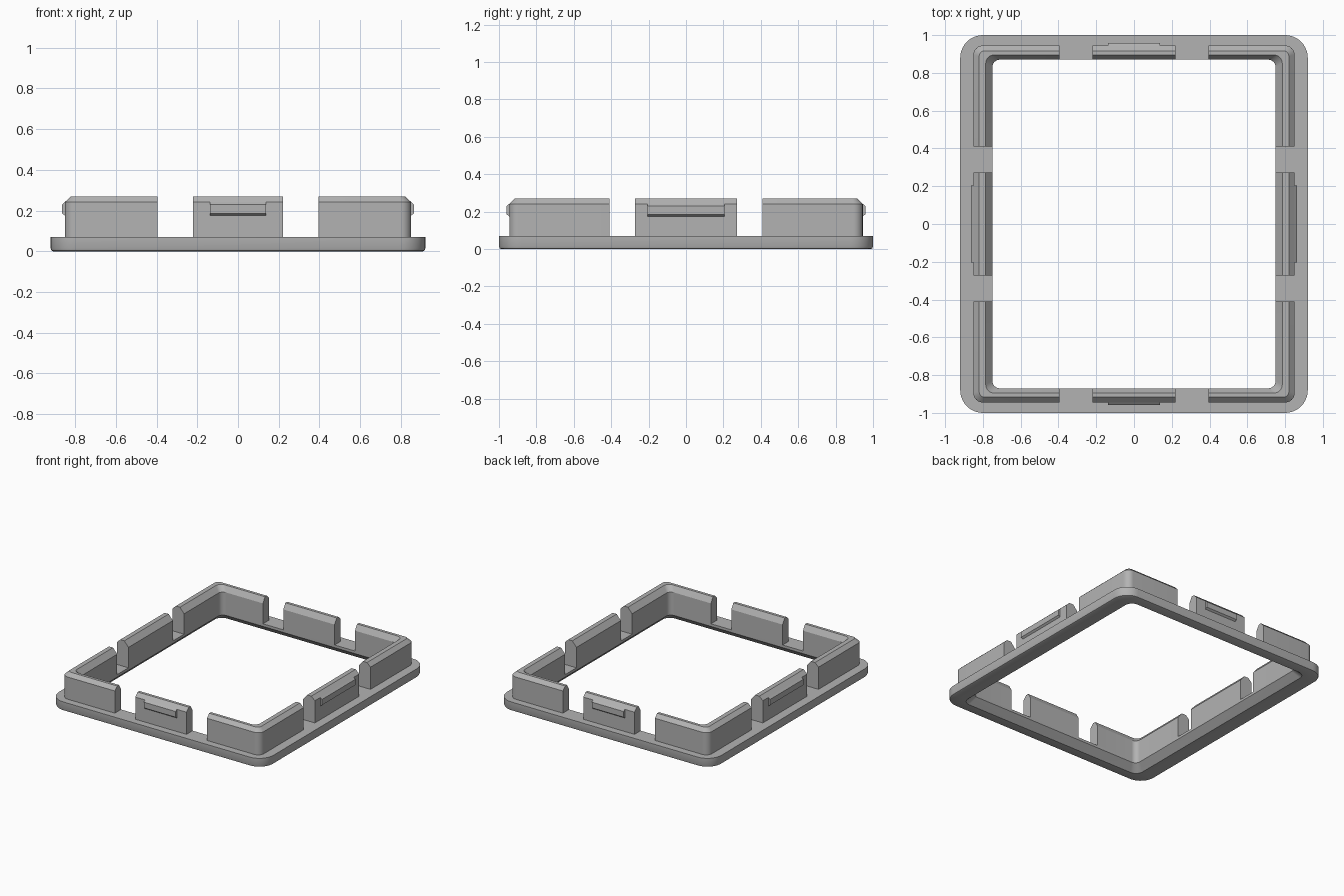
import bpy, bmesh, math

if "Cube" in bpy.data.objects:
    bpy.data.objects.remove(bpy.data.objects["Cube"])

grey = bpy.data.materials.new("plain grey")
grey.use_nodes = True
colour = (0.45, 0.45, 0.45, 1)
grey.diffuse_color = colour
grey.node_tree.nodes["Principled BSDF"].inputs["Base Color"].default_value = colour


def make_object(name, bm):
    bmesh.ops.recalc_face_normals(bm, faces=bm.faces)
    mesh = bpy.data.meshes.new(name)
    bm.to_mesh(mesh)
    bm.free()
    mesh.materials.append(grey)
    obj = bpy.data.objects.new(name, mesh)
    bpy.context.collection.objects.link(obj)
    return obj


def rounded_loop(bm, hx, hy, radius, z, steps=10):
    """Rounded rectangle of half sizes hx, hy."""
    verts = []
    for corner, (sx, sy) in enumerate([(1, 1), (-1, 1), (-1, -1), (1, -1)]):
        for i in range(steps + 1):
            a = (corner + i / steps) * math.pi / 2
            verts.append(bm.verts.new((sx * (hx - radius) + radius * math.cos(a),
                                       sy * (hy - radius) + radius * math.sin(a), z)))
    return verts


def ring(name, section):
    """Closed frame lofted through rounded rectangles."""
    bm = bmesh.new()
    loops = [rounded_loop(bm, *row) for row in section]
    for a, b in zip(loops, loops[1:] + loops[:1]):
        for i in range(len(a)):
            j = (i + 1) % len(a)
            bm.faces.new((a[i], a[j], b[j], b[i]))
    return make_object(name, bm)


def box(bm, x0, x1, y0, y1, z0, z1):
    made = bmesh.ops.create_cube(bm, size=1)["verts"]
    for v in made:
        v.co.x = x0 if v.co.x < 0 else x1
        v.co.y = y0 if v.co.y < 0 else y1
        v.co.z = z0 if v.co.z < 0 else z1


def smooth(obj):
    bpy.ops.object.select_all(action="DESELECT")
    obj.select_set(True)
    bpy.context.view_layer.objects.active = obj
    bpy.ops.object.shade_smooth_by_angle(angle=math.radians(25))


# Base flange, with eased outer bottom edge and bevelled opening
flange = ring("base_flange", [
    (0.907, 0.987, 0.107, 0), (0.916, 0.996, 0.116, 0.004), (0.92, 1, 0.12, 0.014),
    (0.92, 1, 0.12, 0.07), (0.75, 0.87, 0.04, 0.07),
    (0.75, 0.87, 0.04, 0.05), (0.8, 0.92, 0.06, 0)])
smooth(flange)

# Upright wall, chamfered on both sides of its top
wall = ring("upright_wall", [
    (0.85, 0.945, 0.05, 0.07), (0.85, 0.945, 0.05, 0.242), (0.82, 0.917, 0.03, 0.27),
    (0.785, 0.895, 0.045, 0.27), (0.75, 0.87, 0.04, 0.228), (0.75, 0.87, 0.04, 0.07)])

# Gaps that split the wall into corner and middle sections
bm = bmesh.new()
for s in (-1, 1):
    for t in (-1, 1):
        xs, ys = sorted((s * 0.22, s * 0.395)), sorted((s * 0.272, s * 0.41))
        box(bm, *xs, *sorted((t * 0.8, t * 1.05)), 0.02, 0.4)
        box(bm, *sorted((t * 0.7, t * 0.95)), *ys, 0.02, 0.4)
cutter = make_object("gap_cutter", bm)
cutter.hide_render = True
mod = wall.modifiers.new("gaps", "BOOLEAN")
mod.operation = "DIFFERENCE"
mod.solver = "EXACT"
mod.object = cutter
bpy.ops.object.select_all(action="DESELECT")
wall.select_set(True)
bpy.context.view_layer.objects.active = wall
bpy.ops.object.modifier_apply(modifier=mod.name)
bpy.data.objects.remove(cutter)
smooth(wall)


# Snap catches on the four middle sections
def catch(name, half_width, distance, turn):
    bm = bmesh.new()
    profile = [(-0.01, 0.172), (0, 0.175), (0.014, 0.186), (0.014, 0.23), (0, 0.242), (-0.01, 0.242)]
    ends = [[bm.verts.new((x, -distance - d, z)) for d, z in profile]
            for x in (-half_width, half_width)]
    for end in ends:
        bm.faces.new(end)
    for i in range(len(profile)):
        j = (i + 1) % len(profile)
        bm.faces.new((ends[0][i], ends[0][j], ends[1][j], ends[1][i]))
    obj = make_object(name, bm)
    obj.rotation_euler.z = math.radians(turn)


catch("front_catch", 0.137, 0.945, 0)
catch("left_catch", 0.205, 0.85, 90)
catch("back_catch", 0.137, 0.945, 180)
catch("right_catch", 0.205, 0.85, 270)
